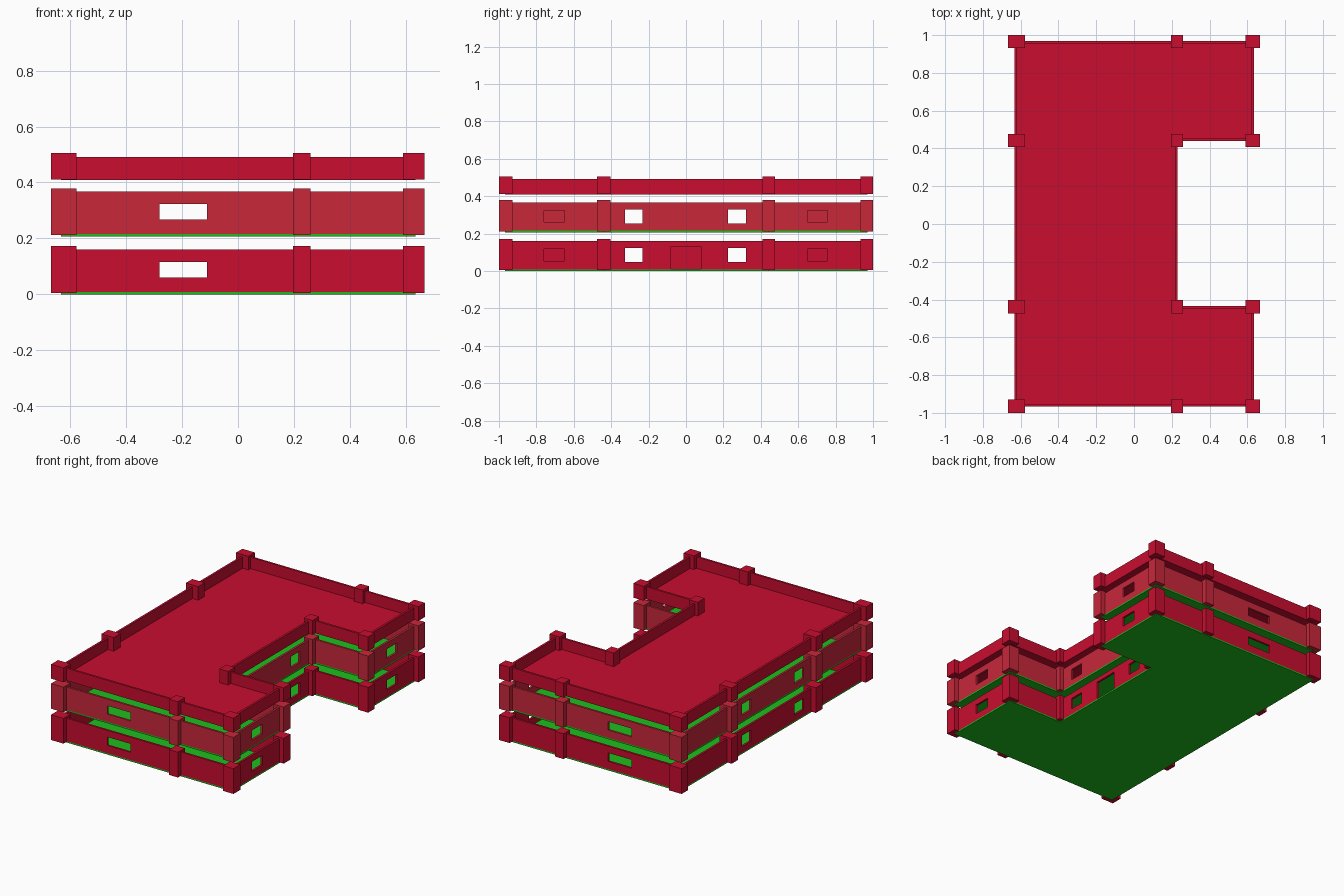
import bpy
import bmesh

if "Cube" in bpy.data.objects:
    bpy.data.objects.remove(bpy.data.objects["Cube"])

# Plan: a U-shaped building open to +x
X0, XM, X1 = -0.633, 0.23, 0.635
Y0, YA, YB, Y1 = -0.967, -0.433, 0.44, 0.97
T = 0.014  # wall thickness


def plan(inset=0.0):
    i = inset
    return [(X0 + i, Y0 + i), (X1 - i, Y0 + i), (X1 - i, YA - i), (XM - i, YA - i),
            (XM - i, YB + i), (X1 - i, YB + i), (X1 - i, Y1 - i), (X0 + i, Y1 - i)]


def material(name, rgb):
    m = bpy.data.materials.new(name)
    m.diffuse_color = (*rgb, 1)
    m.use_nodes = True
    m.node_tree.nodes["Principled BSDF"].inputs["Base Color"].default_value = m.diffuse_color
    return m


def finish(bm, name, mat=None):
    bmesh.ops.recalc_face_normals(bm, faces=bm.faces)
    me = bpy.data.meshes.new(name)
    bm.to_mesh(me)
    bm.free()
    ob = bpy.data.objects.new(name, me)
    bpy.context.collection.objects.link(ob)
    if mat:
        me.materials.append(mat)
    return ob


def raise_faces(bm, height):
    geo = bmesh.ops.extrude_face_region(bm, geom=bm.faces[:])["geom"]
    verts = [g for g in geo if isinstance(g, bmesh.types.BMVert)]
    bmesh.ops.translate(bm, verts=verts, vec=(0, 0, height))


def slab(name, z0, z1, mat):
    bm = bmesh.new()
    bm.faces.new([bm.verts.new((x, y, z0)) for x, y in plan()])
    raise_faces(bm, z1 - z0)
    return finish(bm, name, mat)


def wall_ring(name, z0, z1, mat):
    bm = bmesh.new()
    outer = [bm.verts.new((x, y, z0)) for x, y in plan()]
    inner = [bm.verts.new((x, y, z0)) for x, y in plan(T)]
    for i in range(len(outer)):
        j = (i + 1) % len(outer)
        bm.faces.new((outer[i], outer[j], inner[j], inner[i]))
    raise_faces(bm, z1 - z0)
    return finish(bm, name, mat)


def boxes(name, spans, mat=None):
    bm = bmesh.new()
    for span in spans:
        verts = bmesh.ops.create_cube(bm, size=1)["verts"]
        for v in verts:
            v.co = [(a + b) / 2 + c * (b - a) for c, (a, b) in zip(v.co, span)]
    return finish(bm, name, mat)


def cut(ob, spans):
    cutter = boxes("opening_cutter", spans)
    cutter.hide_render = True
    mod = ob.modifiers.new("openings", 'BOOLEAN')
    mod.operation = 'DIFFERENCE'
    mod.solver = 'EXACT'
    mod.object = cutter
    bpy.context.view_layer.objects.active = ob
    bpy.ops.object.modifier_apply(modifier=mod.name)
    bpy.data.objects.remove(cutter)


def around(c, r=0.04):
    return (c - r, c + r)


def openings(z, door):
    wide, tall, mid = (z + 0.06, z + 0.116), (z + 0.048, z + 0.122), (z + 0.054, z + 0.118)
    # long windows in the front and back walls
    spans = [((-0.28, -0.11), around(y), wide) for y in (Y0, Y1)]
    # paired windows in the left wall and the courtyard wall
    for ys in ((-0.327, -0.232), (0.225, 0.32)):
        spans += [(around(x), ys, tall) for x in (X0, XM)]
    # one window in the end of each wing
    spans += [(around(X1), ys, mid) for ys in ((-0.76, -0.65), (0.65, 0.757))]
    if door:
        spans.append((around(XM), (-0.08, 0.08), (z + 0.011, z + 0.13)))
    return spans


def columns(name, z0, z1, mat):
    xs = ((-0.668, -0.577), (0.196, 0.26), (0.591, 0.667))
    ys = ((-1, -0.928), (-0.475, -0.403), (0.408, 0.476), (0.933, 1))
    return boxes(name, [(x, y, (z0, z1)) for x in xs for y in ys], mat)


red = material("red", (0.578, 0.004, 0.028))
light_red = material("light_red", (0.578, 0.021, 0.042))
green = material("floor_green", (0.012, 0.52, 0.012))

# Ground storey and upper storey
for label, z, mat in (("ground", 0.0, red), ("upper", 0.207, light_red)):
    slab(label + "_floor", z, z + 0.009, green)
    walls = wall_ring(label + "_walls", z + 0.009, z + 0.16, mat)
    cut(walls, openings(z, label == "ground"))
    columns(label + "_columns", z + 0.005, z + 0.172, mat)

# Flat roof with parapet
slab("roof_slab", 0.409, 0.416, red)
wall_ring("roof_parapet", 0.416, 0.491, red)
columns("roof_posts", 0.411, 0.506, red)
